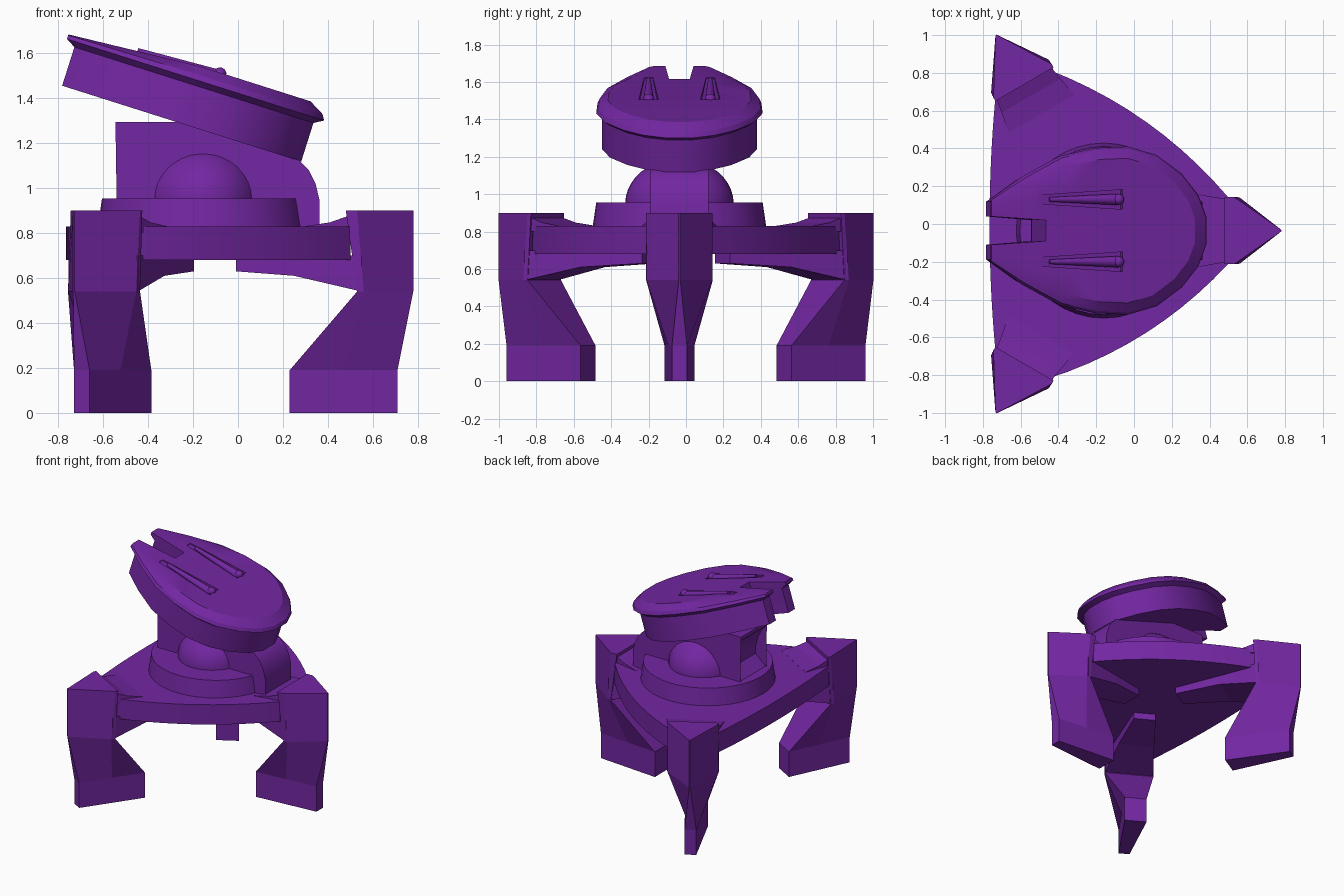
import bpy, bmesh
from math import radians, pi
from mathutils import Matrix, Vector

if "Cube" in bpy.data.objects:
    bpy.data.objects.remove(bpy.data.objects["Cube"])

mat = bpy.data.materials.new("purple_metal")
mat.diffuse_color = (0.17, 0.02, 0.36, 1)
mat.use_nodes = True
mat.node_tree.nodes["Principled BSDF"].inputs["Base Color"].default_value = mat.diffuse_color
CY = -0.035  # turret centre line


def finish(name, bm, smooth=None):
    bmesh.ops.recalc_face_normals(bm, faces=bm.faces)
    me = bpy.data.meshes.new(name)
    bm.to_mesh(me)
    bm.free()
    ob = bpy.data.objects.new(name, me)
    bpy.context.collection.objects.link(ob)
    me.materials.append(mat)
    bpy.ops.object.select_all(action='DESELECT')
    bpy.context.view_layer.objects.active = ob
    ob.select_set(True)
    if smooth:
        bpy.ops.object.shade_smooth_by_angle(angle=radians(smooth))
    return ob


def loft(name, rings, M=Matrix(), smooth=None):
    """Skin a stack of equal-length rings and cap both ends."""
    bm = bmesh.new()
    vs = [[bm.verts.new(M @ Vector(p)) for p in r] for r in rings]
    n = len(vs[0])
    for a, b in zip(vs, vs[1:]):
        for i in range(n):
            j = (i + 1) % n
            bm.faces.new((a[i], a[j], b[j], b[i]))
    caps = [bm.faces.new(vs[0]), bm.faces.new(vs[-1])]
    bmesh.ops.triangulate(bm, faces=caps)
    return finish(name, bm, smooth)


def leg_ring(z, tip, mid, inner):
    """Mirrored six-point section: each item is (distance from tip, half width)."""
    half = [tip, mid, inner]
    return [(-d, w, z) for d, w in half] + [(-d, -w, z) for d, w in reversed(half)]


# Legs, under-arms and ramps, each in a frame at the corner tip pointing outward
corners = [("front", (0.78, CY), 0, 0.25, 0.53, 0.79),
           ("left", (-0.73, 1.0), 120, 0.28, 0.58, 0.93),
           ("right", (-0.73, -1.0), 240, 0.28, 0.58, 0.93)]
for name, (x, y), ang, d1, d2, d3 in corners:
    M = Matrix.Translation((x, y, 0)) @ Matrix.Rotation(radians(ang), 4, 'Z')
    foot = ((0.07, 0.04), (0.31, 0.06), (0.55, 0.08))
    loft(name + "_leg", [
        leg_ring(0, *foot), leg_ring(0.19, *foot),
        leg_ring(0.54, (0, 0.004), (d1 - 0.03, 0.175), (d1, 0.178)),
        leg_ring(0.9, (0, 0.004), (d1, 0.178), (0.30, 0.178))], M)
    arm = [(d1 - 0.02, 0.178, 0.54), (d2, 0.13, 0.61), (d3, 0.08, 0.63)]
    loft(name + "_under_arm", [[(-d, w, z), (-d, -w, z), (-d, -w, 0.70), (-d, w, 0.70)]
                               for d, w, z in arm], M)
    ramp = [(0.28, 0.165, 0.88), (0.37, 0.18, 0.848), (0.48, 0.2, 0.831)]
    loft(name + "_ramp", [[(-d, w, 0.8), (-d, -w, 0.8), (-d, -w, z), (-d, w, z)]
                          for d, w, z in ramp], M)

# Triangular platform with bowed sides
ends = [((0.50, 0.14), (-0.46, 0.82), 0.075),
        ((-0.735, 0.66), (-0.735, -0.66), 0.03),
        ((-0.46, -0.82), (0.50, -0.21), 0.075)]
outline = []
for a, b, bow in ends:
    a, b = Vector(a), Vector(b)
    d = (b - a).normalized()
    out = Vector((d.y, -d.x))
    for i in range(11):
        t = i / 10
        outline.append(a.lerp(b, t) + out * bow * 4 * t * (1 - t))
loft("platform", [[(p.x, p.y, z) for p in outline] for z in (0.68, 0.83)], smooth=30)

# Turntable disc
bm = bmesh.new()
bmesh.ops.create_cone(bm, cap_ends=True, segments=40, radius1=0.465, radius2=0.445, depth=0.135,
                      matrix=Matrix.Translation((-0.16, CY, 0.8875)))
finish("turntable", bm, 30)

# Dome
bm = bmesh.new()
bmesh.ops.create_uvsphere(bm, u_segments=32, v_segments=20, radius=1,
                          matrix=Matrix.Translation((-0.155, CY, 0.95)) @ Matrix.Diagonal((0.256, 0.29, 0.24, 1)))
bmesh.ops.bisect_plane(bm, geom=bm.verts[:] + bm.edges[:] + bm.faces[:], plane_co=(0, 0, 0.93),
                       plane_no=(0, 0, -1), clear_outer=True)
finish("dome", bm, 40)

# Saddle neck, a side profile given width
profile = [(-0.545, 1.295), (-0.26, 1.295), (0.27, 1.125), (0.315, 1.08), (0.345, 1.02), (0.362, 0.95),
           (0.362, 0.83), (0.2, 0.83), (-0.2, 0.9), (-0.54, 0.95), (-0.45, 1.03), (-0.452, 1.09),
           (-0.47, 1.16), (-0.5, 1.22), (-0.545, 1.27)]
loft("neck", [[(x, CY + s * 0.155, z) for x, z in profile] for s in (-1, 1)], smooth=35)

# Tilted head: stacked outlines with a rear notch
H = Matrix.Translation((-0.78, CY, 1.455)) @ Matrix.Rotation(radians(17.6), 4, 'Y')
half = [(0.25, 0.055), (-0.045, 0.075), (-0.045, 0.165), (0.13, 0.285), (0.34, 0.395), (0.54, 0.438),
        (0.72, 0.445), (0.88, 0.40), (1.02, 0.30), (1.11, 0.19), (1.155, 0.075)]


def head_ring(scale, w, crown=0.0, keep_rear=False):
    pts = []
    for i, (u, v) in enumerate(half):
        us = 0.56 + (u - 0.56) * scale
        if i == 0 or (keep_rear and i < 3):
            us = u
        vs = v if i < 2 else (max(v * scale, 0.125) if i == 2 else v * scale)
        if i >= 9:
            vs = v * scale
        pts.append((us, vs, w + crown * min(1, (us + 0.045) / 0.6)))
    return pts + [(u, -v, w) for u, v, w in reversed(pts)]


head = loft("head", [head_ring(0.93, 0), head_ring(0.93, 0.18), head_ring(1, 0.205),
                     head_ring(0.975, 0.222, 0.008, True), head_ring(0.86, 0.226, 0.042, True)],
            H, 25)

# Tapered grooves with a small barrel in each
for s, side in ((1, "left"), (-1, "right")):
    c = s * 0.165
    cut = loft("groove_cutter", [
        [(u, c - w, z), (u, c + w, z), (u, c + w, 0.4), (u, c - w, 0.4)]
        for u, w, z in ((0.21, 0.022, 0.238), (0.67, 0.052, 0.235))], H)
    mod = head.modifiers.new("groove", 'BOOLEAN')
    mod.operation, mod.solver, mod.object = 'DIFFERENCE', 'EXACT', cut
    bpy.context.view_layer.objects.active = head
    bpy.ops.object.modifier_apply(modifier=mod.name)
    bpy.data.objects.remove(cut)

    bm = bmesh.new()
    bmesh.ops.create_cone(bm, cap_ends=True, segments=12, radius1=0.012, radius2=0.03, depth=0.38,
                          matrix=H @ Matrix.Translation((0.46, c, 0.25)) @ Matrix.Rotation(pi / 2, 4, 'Y'))
    bmesh.ops.create_icosphere(bm, subdivisions=2, radius=0.03,
                               matrix=H @ Matrix.Translation((0.65, c, 0.262)))
    finish(side + "_barrel", bm, 40)
